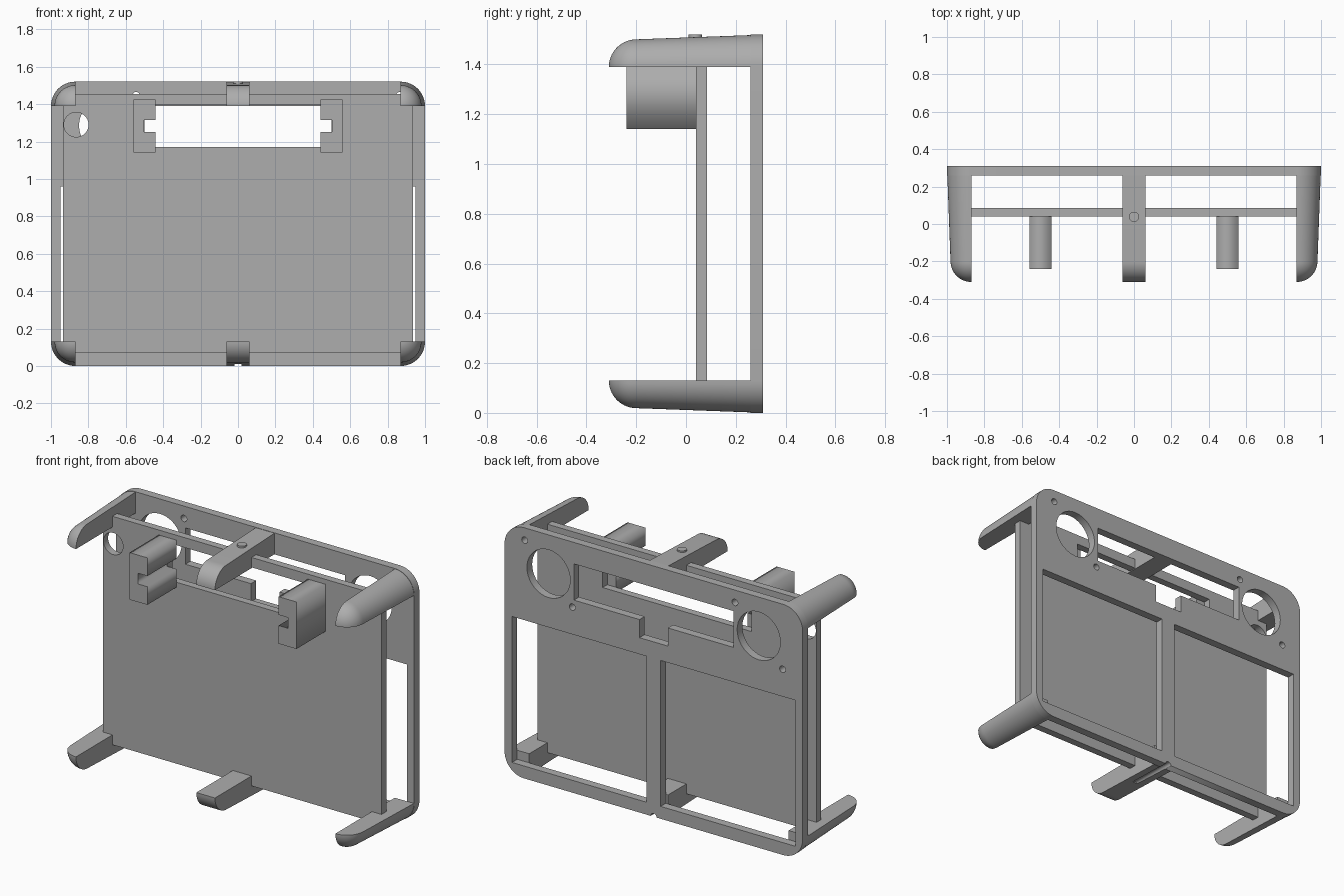
import bpy, bmesh, math
from mathutils import Vector

cube = bpy.data.objects.get("Cube")
if cube:
    bpy.data.objects.remove(cube, do_unlink=True)

grey = bpy.data.materials.new("plain_grey")
grey.use_nodes = True
grey.diffuse_color = (0.42, 0.42, 0.42, 1)
grey.node_tree.nodes["Principled BSDF"].inputs["Base Color"].default_value = (0.42, 0.42, 0.42, 1)

TOP, R = 1.52, 0.13          # frame height, corner radius
BACK, FRONT = 0.31, 0.26     # frame plate depth


def finish(name, bm, smooth=False):
    bmesh.ops.recalc_face_normals(bm, faces=bm.faces)
    me = bpy.data.meshes.new(name)
    bm.to_mesh(me)
    bm.free()
    me.materials.append(grey)
    ob = bpy.data.objects.new(name, me)
    bpy.context.collection.objects.link(ob)
    if smooth:
        bpy.ops.object.select_all(action='DESELECT')
        ob.select_set(True)
        bpy.context.view_layer.objects.active = ob
        bpy.ops.object.shade_smooth_by_angle(angle=math.radians(30))
    return ob


# Outline helpers in the x-z plane
def rect(x0, x1, z0, z1):
    return [(x0, z0), (x1, z0), (x1, z1), (x0, z1)]


def arc(cx, cz, r, start, sweep, n):
    return [(cx + r * math.cos(math.radians(start + sweep * i / n)),
             cz + r * math.sin(math.radians(start + sweep * i / n))) for i in range(n + 1)]


def circle(cx, cz, r, n=40):
    return arc(cx, cz, r, 0, 360, n)[:-1]


def plate(name, outlines, y0, y1, smooth=False):
    """Flat plate: first outline is the border, the others are holes."""
    cu = bpy.data.curves.new(name, 'CURVE')
    cu.dimensions, cu.fill_mode, cu.extrude = '2D', 'BOTH', (y1 - y0) / 2
    for pts in outlines:
        sp = cu.splines.new('POLY')
        sp.points.add(len(pts) - 1)
        for p, (x, z) in zip(sp.points, pts):
            p.co = (x, z, 0, 1)
        sp.use_cyclic_u = True
    tmp = bpy.data.objects.new(name + "_outline", cu)
    bpy.context.collection.objects.link(tmp)
    bpy.context.view_layer.update()
    bm = bmesh.new()
    bm.from_mesh(tmp.to_mesh())
    bpy.data.objects.remove(tmp, do_unlink=True)
    bmesh.ops.remove_doubles(bm, verts=bm.verts, dist=1e-5)
    for v in bm.verts:
        x, z, d = v.co
        v.co = (x, (y0 + y1) / 2 - d, z)
    return finish(name, bm, smooth)


# Back frame with windows, stepped slot, round openings and screw holes
border = []
for cx, cz, a in ((1 - R, TOP - R, 0), (R - 1, TOP - R, 90), (R - 1, R, 180), (1 - R, R, 270)):
    border += arc(cx, cz, R, a, 90, 12)
slot = [(-0.535, 1.17), (-0.095, 1.17), (-0.095, 1.06), (0.095, 1.06),
        (0.095, 1.17), (0.535, 1.17), (0.535, 1.39), (-0.535, 1.39)]
holes = [rect(-0.95, -0.047, 0.075, 0.96), rect(0.047, 0.95, 0.075, 0.96), slot]
for s in (-1, 1):
    holes.append(circle(0.705 * s, 1.285, 0.145))
    for d in (-0.16, 0.16):
        holes.append(circle(0.705 * s + d, 1.285 + d, 0.02, 16))
frame = plate("back_frame", [border] + holes, FRONT, BACK, True)

# Inner panel with a wide slot and one round hole
plate("inner_panel", [rect(-0.935, 0.935, 0.07, 1.455), rect(-0.5, 0.5, 1.17, 1.395),
                      circle(-0.865, 1.29, 0.066)], 0.04, 0.085, True)

# Notched holder blocks
for s, side in ((-1, "right"), (1, "left")):
    pts = [(0.44, 1.14), (0.56, 1.14), (0.56, 1.425), (0.44, 1.425),
           (0.44, 1.315), (0.503, 1.315), (0.503, 1.25), (0.44, 1.25)]
    plate(side + "_holder_block", [[(s * x, z) for x, z in pts]], -0.24, 0.04)

# Prong profile as (y, distance from inner edge): domed tip, slight draft to the frame
TIP = 0.111
profile = [(-0.31 + TIP - y, r) for y, r in arc(0, 0, TIP, 0, 90, 14)] + [(FRONT, 0.128)]


def corner_prong(name, sx, sz):
    cx, cz = sx * (1 - R), TOP / 2 + sz * (TOP / 2 - R)
    bm = bmesh.new()
    line = [bm.verts.new((cx + sx * r, y, cz)) for y, r in profile + [(FRONT, 0)]]
    edges = [bm.edges.new(p) for p in zip(line, line[1:])]
    out = bmesh.ops.spin(bm, geom=line + edges, cent=(cx, 0, cz), axis=(0, 1, 0),
                         angle=-sx * sz * math.pi / 2, steps=14)
    bmesh.ops.remove_doubles(bm, verts=bm.verts, dist=1e-5)
    for flat in (lambda c: abs(c.z - cz) < 1e-5, lambda c: abs(c.x - cx) < 1e-5):
        vs = [v for v in bm.verts if flat(v.co)]
        vs.sort(key=lambda v: (v.co - Vector((cx, 0, cz))).length < 0)
        mid = Vector((cx + sx * 0.03, 0, cz + sz * 0.03))
        vs.sort(key=lambda v: math.atan2((v.co - mid).dot(Vector((sx, 0, sz))), v.co.y))
        bm.faces.new(vs)
    finish(name, bm, True)


def middle_prong(name, sz):
    bm = bmesh.new()
    cz = TOP / 2 + sz * (TOP / 2 - R)
    f = bm.faces.new([bm.verts.new((-0.0625, y, cz + sz * r)) for y, r in profile + [(FRONT, 0)]])
    ext = bmesh.ops.extrude_face_region(bm, geom=[f])
    bmesh.ops.translate(bm, vec=(0.125, 0, 0),
                        verts=[g for g in ext['geom'] if isinstance(g, bmesh.types.BMVert)])
    return finish(name, bm, True)


for sz, level in ((1, "upper"), (-1, "lower")):
    corner_prong(level + "_left_prong", 1, sz)
    corner_prong(level + "_right_prong", -1, sz)
upper = middle_prong("upper_middle_prong", 1)
lower = middle_prong("lower_middle_prong", -1)


def cylinder(name, r, depth, loc, along_y=False):
    bm = bmesh.new()
    bmesh.ops.create_cone(bm, cap_ends=True, segments=24, radius1=r, radius2=r, depth=depth)
    for v in bm.verts:
        if along_y:
            v.co = (v.co.x, v.co.z, -v.co.y)
        v.co += Vector(loc)
    return finish(name, bm, True)


# Locating peg on top, matching groove underneath
cylinder("locating_peg", 0.027, 0.03, (0, 0.038, 1.505))
groove = cylinder("groove_cutter", 0.02, 0.36, (0, 0.19, 0), True)
for ob in (frame, lower):
    mod = ob.modifiers.new("groove", 'BOOLEAN')
    mod.operation, mod.object, mod.solver = 'DIFFERENCE', groove, 'EXACT'
    bpy.context.view_layer.objects.active = ob
    bpy.ops.object.modifier_apply(modifier=mod.name)
bpy.data.objects.remove(groove, do_unlink=True)
